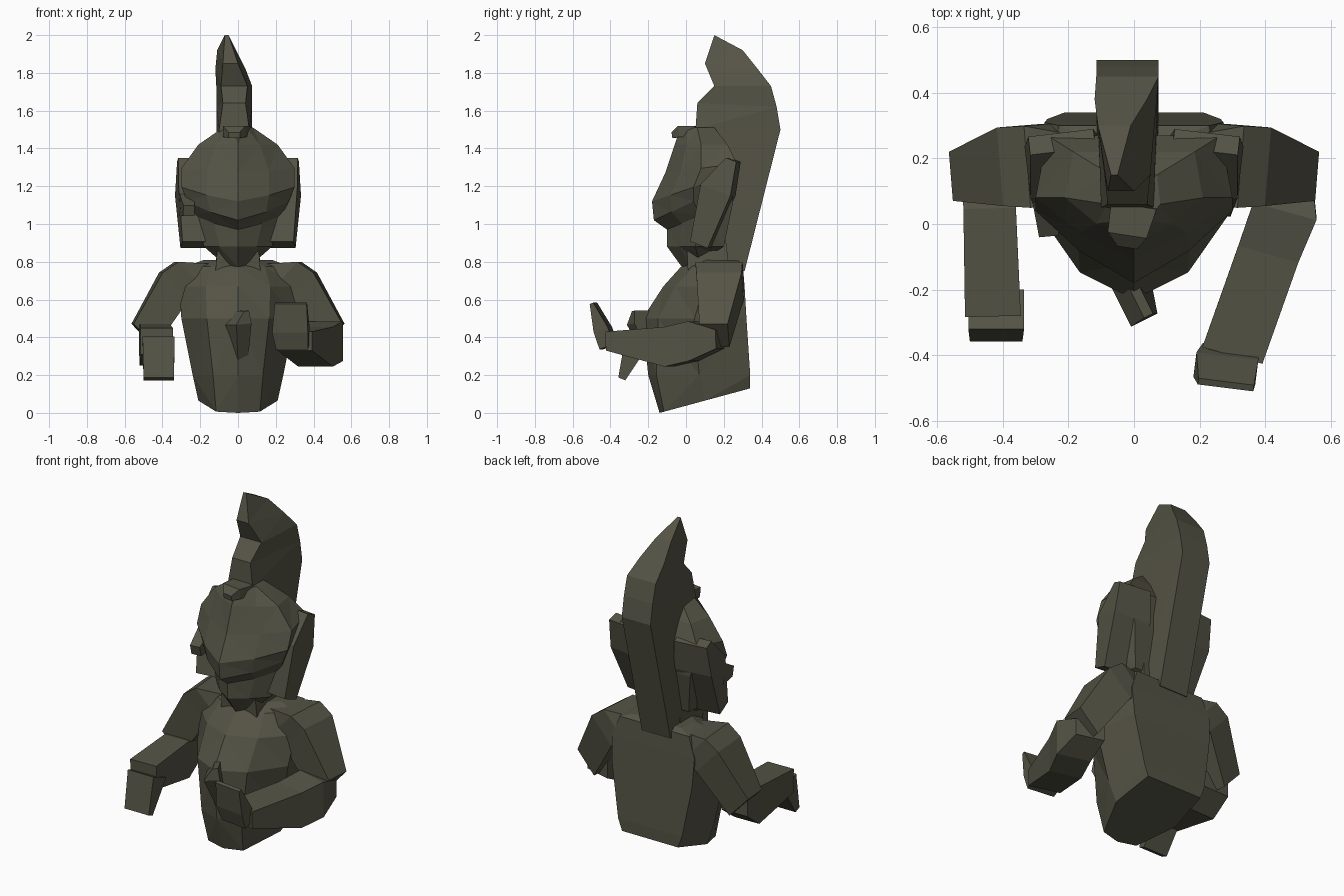
import bpy
import bmesh
from mathutils import Vector

default_cube = bpy.data.objects.get("Cube")
if default_cube:
    bpy.data.objects.remove(default_cube, do_unlink=True)

# Single dark olive clay
clay = bpy.data.materials.new("dark olive clay")
clay.use_nodes = True
olive = (0.09, 0.087, 0.06, 1)
clay.diffuse_color = olive
clay.node_tree.nodes["Principled BSDF"].inputs["Base Color"].default_value = olive


def loft(name, rings):
    """Join matching rings of points into a closed, flat-shaded solid."""
    bm = bmesh.new()
    loops = [[bm.verts.new(point) for point in ring] for ring in rings]
    for lower, upper in zip(loops, loops[1:]):
        for i in range(len(lower)):
            bm.faces.new((lower[i - 1], lower[i], upper[i], upper[i - 1]))
    bm.faces.new(reversed(loops[0]))
    bm.faces.new(loops[-1])
    bmesh.ops.triangulate(bm, faces=bm.faces[:])
    bmesh.ops.recalc_face_normals(bm, faces=bm.faces[:])
    mesh = bpy.data.meshes.new(name)
    bm.to_mesh(mesh)
    bm.free()
    mesh.materials.append(clay)
    part = bpy.data.objects.new(name, mesh)
    bpy.context.scene.collection.objects.link(part)


def keeled_ring(z, half, front, back, rise=0, flank=0.22):
    """Symmetric body section: front keel, flanks, sides and a flat back.
    The rise lifts the section steadily from its keel to its back;
    a small flank value blunts the keel."""
    depth = back - front
    left = [(half * 0.55, flank), (half, 0.5), (half * 0.88, 1)]
    right = [(-x, along) for x, along in reversed(left)]
    return [(x, front + depth * along, z + rise * along)
            for x, along in [(0, 0)] + left + right]


def limb(name, *stations, mirrored=False):
    """Four-sided limb; each station is a centre, a width and a thickness."""
    direction = Vector(stations[-1][0]) - Vector(stations[0][0])
    side = direction.cross(Vector((0, 0, 1))).normalized()
    up = side.cross(direction).normalized()
    rings = []
    for centre, width, thickness in stations:
        across, over = side * width / 2, up * thickness / 2
        ring = [Vector(centre) + offset for offset in
                (across + over, over - across, -across - over, across - over)]
        if mirrored:
            ring = [Vector((-p.x, p.y, p.z)) for p in ring]
        rings.append(ring)
    loft(name, rings)


# Torso with a flat back, a keeled chest and a slanted underside
loft("torso", [
    keeled_ring(z=0, half=0.21, front=-0.14, back=0.34, rise=0.13, flank=0.05),
    keeled_ring(z=0.2, half=0.24, front=-0.2, back=0.34, flank=0.08),
    keeled_ring(z=0.5, half=0.3, front=-0.23, back=0.32, flank=0.15),
    keeled_ring(z=0.67, half=0.31, front=-0.12, back=0.31, flank=0.15),
    keeled_ring(z=0.77, half=0.26, front=-0.03, back=0.3, rise=0.02),
    keeled_ring(z=0.81, half=0.18, front=0.05, back=0.27),
])

# Jagged clasp on the chest
limb("chest_clasp",
     ((0, -0.19, 0.54), 0.2, 0.03),
     ((0, -0.23, 0.47), 0.14, 0.09),
     ((0.02, -0.18, 0.28), 0.03, 0.06))

# Neck
limb("neck",
     ((0, 0.12, 0.75), 0.24, 0.22),
     ((0, 0.1, 1), 0.2, 0.2))

# Head: a narrow jaw beneath a pointed, overhanging brow and a domed crown
loft("head", [
    keeled_ring(z=0.77, half=0.1, front=-0.02, back=0.15, rise=0.08),
    keeled_ring(z=0.88, half=0.18, front=-0.1, back=0.2),
    keeled_ring(z=0.97, half=0.23, front=-0.1, back=0.25, rise=0.15),
    keeled_ring(z=1.02, half=0.27, front=-0.17, back=0.25, rise=0.2),
    keeled_ring(z=1.12, half=0.3, front=-0.18, back=0.26, rise=0.15),
    keeled_ring(z=1.27, half=0.3, front=-0.11, back=0.27, rise=0.05),
    keeled_ring(z=1.42, half=0.21, front=-0.06, back=0.22),
    keeled_ring(z=1.51, half=0.08, front=-0.03, back=0.15),
])

# Knob on the crown and a stud on one temple
limb("crown_knob",
     ((0, 0.06, 1.49), 0.14, 0.06),
     ((-0.02, -0.03, 1.49), 0.12, 0.06),
     ((-0.02, -0.07, 1.47), 0.06, 0.03))
limb("temple_stud",
     ((-0.27, 0.08, 1.1), 0.08, 0.12),
     ((-0.26, -0.03, 1.07), 0.06, 0.06))


# Tall curling crest, lofted upwards between its front and back edges
def crest_ring(front, back, front_half, back_half=0.095, lean=-0.02):
    corners = [(front, front_half), (back, back_half)]
    left = [(lean - half, *edge) for edge, half in corners]
    right = [(lean + half, *edge) for edge, half in reversed(corners)]
    return left + right


loft("crest", [
    crest_ring(front=(0.1, 0.8), back=(0.31, 0.75), front_half=0.09),
    crest_ring(front=(0.05, 1.5), back=(0.5, 1.5), front_half=0.08),
    crest_ring(front=(0.06, 1.64), back=(0.48, 1.62), front_half=0.06),
    crest_ring(front=(0.15, 1.73), back=(0.45, 1.73), front_half=0.07),
    crest_ring(front=(0.1, 1.85), back=(0.38, 1.82), front_half=0.04,
               back_half=0.08, lean=-0.04),
    crest_ring(front=(0.15, 2), back=(0.3, 1.92), front_half=0.01,
               back_half=0.05, lean=-0.06),
])

# Parts shared by both sides: swept head flaps, shoulders and upper arms
for prefix, mirrored in (("left_", False), ("right_", True)):
    limb(prefix + "head_flap",
         ((0.22, 0.25, 1.34), 0.2, 0.06),
         ((0.21, 0.17, 1.18), 0.23, 0.17),
         ((0.2, 0.08, 0.89), 0.2, 0.1), mirrored=mirrored)
    limb(prefix + "upper_arm",
         ((0.13, 0.18, 0.76), 0.18, 0.08),
         ((0.25, 0.18, 0.72), 0.25, 0.22),
         ((0.34, 0.18, 0.67), 0.24, 0.2),
         ((0.5, 0.15, 0.41), 0.15, 0.17), mirrored=mirrored)

# Left forearm, angled inwards, with a raised flat hand
limb("left_forearm",
     ((0.46, 0.18, 0.39), 0.17, 0.1),
     ((0.46, 0.04, 0.38), 0.2, 0.21),
     ((0.41, -0.09, 0.35), 0.19, 0.21),
     ((0.3, -0.4, 0.38), 0.19, 0.1))
limb("left_hand",
     ((0.29, -0.41, 0.35), 0.17, 0.08),
     ((0.28, -0.44, 0.44), 0.19, 0.08),
     ((0.28, -0.49, 0.58), 0.17, 0.02))

# Right forearm, pointing straight ahead, with a drooping hand
limb("right_forearm",
     ((-0.44, 0.17, 0.39), 0.17, 0.1),
     ((-0.44, 0.05, 0.36), 0.16, 0.22),
     ((-0.43, -0.28, 0.38), 0.17, 0.14))
limb("right_hand",
     ((-0.42, -0.26, 0.38), 0.17, 0.13),
     ((-0.42, -0.34, 0.18), 0.16, 0.04))
